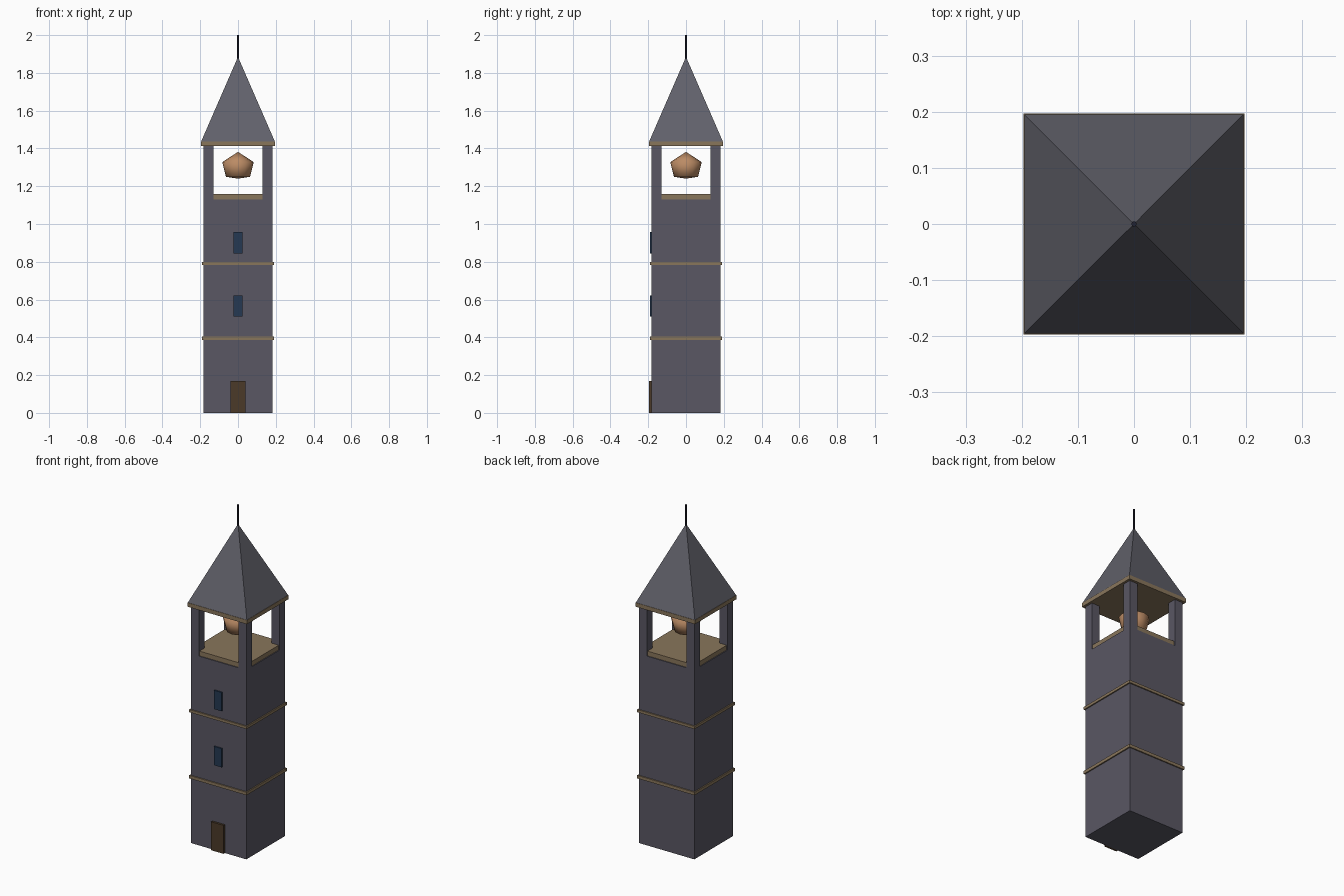
import bpy, bmesh, math

if "Cube" in bpy.data.objects:
    bpy.data.objects.remove(bpy.data.objects["Cube"])


def material(name, rgb):
    m = bpy.data.materials.new(name)
    m.diffuse_color = (*rgb, 1)
    m.use_nodes = True
    m.node_tree.nodes["Principled BSDF"].inputs["Base Color"].default_value = m.diffuse_color
    return m


STONE = material("stone", (0.10, 0.095, 0.125))
SLATE = material("slate", (0.12, 0.12, 0.145))
TRIM = material("trim", (0.25, 0.18, 0.105))
WOOD = material("wood", (0.07, 0.042, 0.022))
GLASS = material("glass", (0.018, 0.04, 0.085))
BRONZE = material("bronze", (0.50, 0.26, 0.13))
IRON = material("iron", (0.015, 0.015, 0.03))


def finish(name, bm, mat):
    bmesh.ops.recalc_face_normals(bm, faces=bm.faces)
    me = bpy.data.meshes.new(name)
    bm.to_mesh(me)
    bm.free()
    me.materials.append(mat)
    ob = bpy.data.objects.new(name, me)
    bpy.context.collection.objects.link(ob)
    return ob


def box(name, x0, x1, y0, y1, z0, z1, mat):
    bm = bmesh.new()
    bmesh.ops.create_cube(bm, size=1)
    for v in bm.verts:
        v.co.x = x1 if v.co.x > 0 else x0
        v.co.y = y1 if v.co.y > 0 else y0
        v.co.z = z1 if v.co.z > 0 else z0
    return finish(name, bm, mat)


def slab(name, half, z0, z1, mat):
    return box(name, -half, half, -half, half, z0, z1, mat)


def lathe(name, profile, sides, mat, turn=0.0):
    """Revolve (radius, z) points about z; the ends lie on the axis."""
    bm = bmesh.new()
    rings = []
    for r, z in profile:
        if r == 0:
            rings.append([bm.verts.new((0, 0, z))] * sides)
        else:
            angles = [turn + math.tau * i / sides for i in range(sides)]
            rings.append([bm.verts.new((r * math.cos(a), r * math.sin(a), z)) for a in angles])
    for low, high in zip(rings, rings[1:]):
        for i in range(sides):
            j = (i + 1) % sides
            bm.faces.new(list(dict.fromkeys((low[i], low[j], high[j], high[i]))))
    return finish(name, bm, mat)


# Shaft with string courses
W = 0.183
slab("tower_shaft", W, 0, 1.13, STONE)
slab("lower_band", 0.19, 0.387, 0.405, TRIM)
slab("upper_band", 0.19, 0.782, 0.798, TRIM)

# Door and windows on the front
box("door", -0.041, 0.041, -0.196, -W + 0.01, 0, 0.17, WOOD)
for i, z in enumerate((0.51, 0.845)):
    box(f"window_{i + 1}", -0.025, 0.025, -0.191, -W + 0.01, z, z + 0.112, GLASS)

# Open belfry: floor, four corner posts, cornice
slab("belfry_floor", 0.178, 1.13, 1.158, TRIM)
for sx in (-1, 1):
    for sy in (-1, 1):
        xs = sorted((sx * 0.13, sx * W))
        ys = sorted((sy * 0.13, sy * W))
        box("belfry_post", *xs, *ys, 1.13, 1.415, STONE)
slab("cornice", 0.197, 1.413, 1.437, TRIM)

# Bell
bell = lathe("bell", [(0, 1.24), (0.064, 1.25), (0.083, 1.328), (0, 1.382)], 12, BRONZE)
for p in bell.data.polygons:
    p.use_smooth = True

# Pyramid roof and finial
lathe("roof", [(0, 1.437), (0.195 * math.sqrt(2), 1.437), (0, 1.885)], 4, SLATE, math.pi / 4)
lathe("finial", [(0, 1.86), (0.005, 1.86), (0.005, 2.0), (0, 2.0)], 6, IRON)
